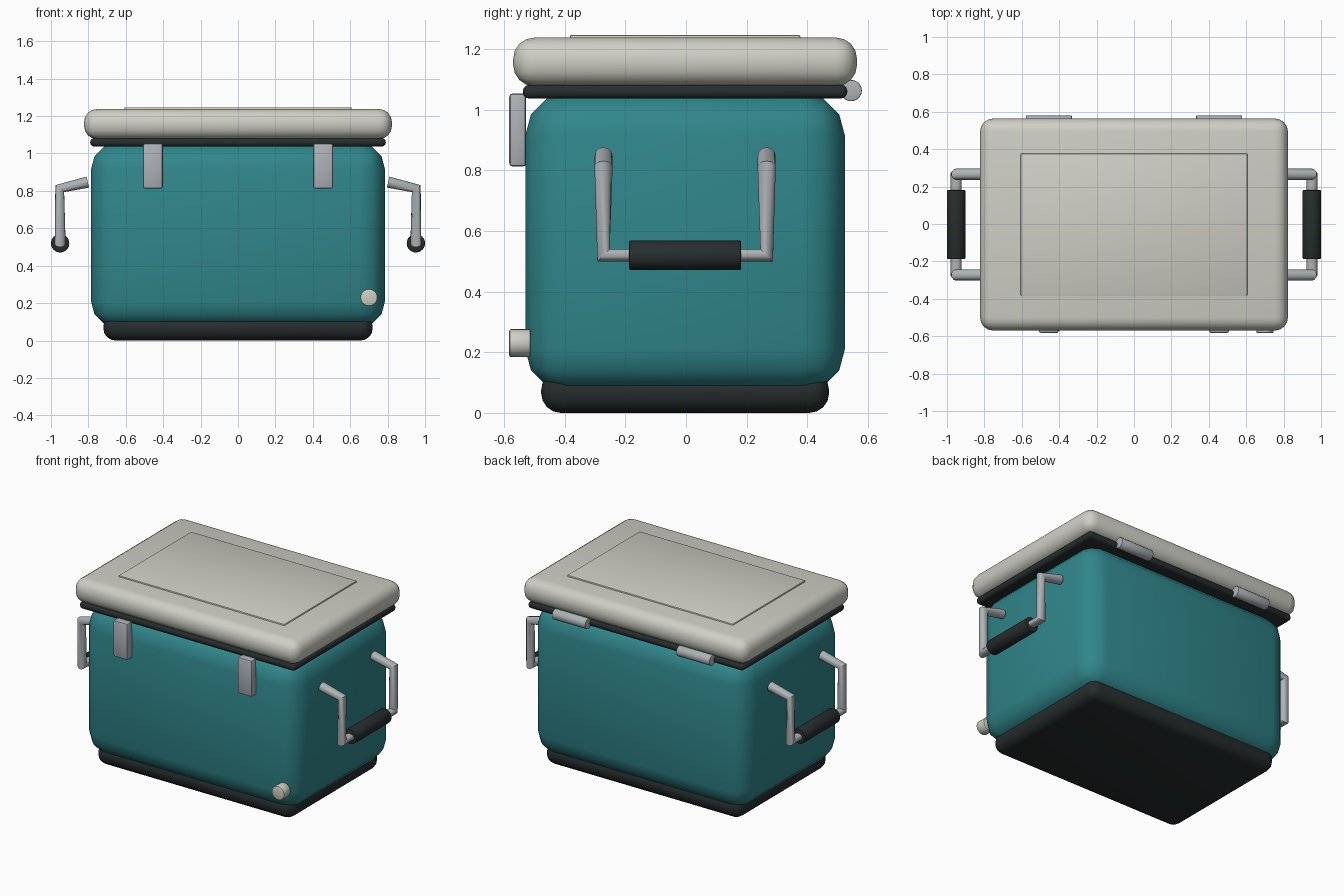
import bpy, bmesh, math
from mathutils import Matrix, Vector

if "Cube" in bpy.data.objects:
    bpy.data.objects.remove(bpy.data.objects["Cube"])

OY = -0.003  # tiny front/back offset of the main shells


def material(name, rgb):
    m = bpy.data.materials.new(name)
    m.diffuse_color = (*rgb, 1)
    m.use_nodes = True
    m.node_tree.nodes["Principled BSDF"].inputs["Base Color"].default_value = m.diffuse_color
    return m


TEAL = material("teal_shell", (0.03, 0.24, 0.26))
CREAM = material("cream_plastic", (0.62, 0.62, 0.56))
DARK = material("dark_rubber", (0.02, 0.026, 0.027))
METAL = material("metal", (0.42, 0.45, 0.47))


def finish(name, bm, mat):
    me = bpy.data.meshes.new(name)
    bm.to_mesh(me)
    bm.free()
    ob = bpy.data.objects.new(name, me)
    bpy.context.collection.objects.link(ob)
    me.materials.append(mat)
    bpy.ops.object.select_all(action='DESELECT')
    ob.select_set(True)
    bpy.context.view_layer.objects.active = ob
    bpy.ops.object.shade_smooth_by_angle(angle=math.radians(40))
    return ob


def box(name, lo, hi, bevel, segs, mat):
    """Rounded box between two corners."""
    lo, hi = Vector(lo), Vector(hi)
    bm = bmesh.new()
    bmesh.ops.create_cube(bm, size=1)
    bmesh.ops.scale(bm, vec=hi - lo, verts=bm.verts)
    bmesh.ops.translate(bm, vec=(lo + hi) / 2, verts=bm.verts)
    bmesh.ops.bevel(bm, geom=bm.edges[:], offset=bevel, segments=segs,
                    profile=0.5, affect='EDGES', clamp_overlap=True)
    return finish(name, bm, mat)


def cylinder(name, centre, radius, length, axis, mat, bevel=0.006):
    """Cylinder along x or y with softened rims."""
    bm = bmesh.new()
    bmesh.ops.create_cone(bm, cap_ends=True, segments=32, radius1=radius,
                          radius2=radius, depth=length)
    rims = [e for e in bm.edges if abs(e.verts[0].co.z - e.verts[1].co.z) < 1e-5]
    bmesh.ops.bevel(bm, geom=rims, offset=bevel, segments=2, profile=0.5,
                    affect='EDGES')
    rot = Matrix.Rotation(math.pi / 2, 4, 'Y' if axis == 'x' else 'X')
    bm.transform(Matrix.Translation(centre) @ rot)
    return finish(name, bm, mat)


def shell(name, hx, hy, z0, z1, bevel, segs, mat):
    """Centred rounded box."""
    return box(name, (-hx, OY - hy, z0), (hx, OY + hy, z1), bevel, segs, mat)


# Main shells
shell("base", 0.72, 0.475, 0.0, 0.14, 0.065, 4, DARK)
shell("body", 0.786, 0.527, 0.07, 1.055, 0.14, 3, TEAL)
shell("gasket", 0.79, 0.535, 1.037, 1.082, 0.02, 3, DARK)
shell("lid", 0.823, 0.567, 1.077, 1.238, 0.07, 4, CREAM)
shell("lid_panel", 0.607, 0.38, 1.215, 1.247, 0.006, 2, CREAM)

# Drain plug
cylinder("drain_plug", (0.70, -0.548, 0.23), 0.046, 0.07, 'y', CREAM)

for side, s in (("left", -1), ("right", 1)):
    # Front latch and rear hinge
    cx = 0.455 * s
    box(side + "_latch", (cx - 0.053, -0.583, 0.812), (cx + 0.053, -0.527, 1.054),
        0.012, 2, METAL)
    cylinder(side + "_hinge", (cx, 0.545, 1.063), 0.035, 0.245, 'x', METAL, 0.004)

    # Bent tube handle
    half = [(0.803 * s, -0.269, 0.847), (0.953 * s, -0.269, 0.812),
            (0.951 * s, -0.269, 0.52)]
    path = half + [(x, -y, z) for x, y, z in reversed(half)]
    cu = bpy.data.curves.new(side + "_handle", 'CURVE')
    cu.dimensions = '3D'
    cu.bevel_depth = 0.03
    cu.bevel_resolution = 4
    cu.use_fill_caps = True
    sp = cu.splines.new('POLY')
    sp.points.add(len(path) - 1)
    for p, (x, y, z) in zip(sp.points, path):
        p.co = (x, y + OY, z, 1)
    cu.materials.append(METAL)
    tube = bpy.data.objects.new(side + "_handle", cu)
    bpy.context.collection.objects.link(tube)
    bpy.ops.object.select_all(action='DESELECT')
    tube.select_set(True)
    bpy.context.view_layer.objects.active = tube
    bpy.ops.object.convert(target='MESH')
    bpy.ops.object.shade_smooth_by_angle(angle=math.radians(40))

    # Rubber grip
    cylinder(side + "_grip", (0.951 * s, OY, 0.52), 0.049, 0.37, 'y', DARK)
